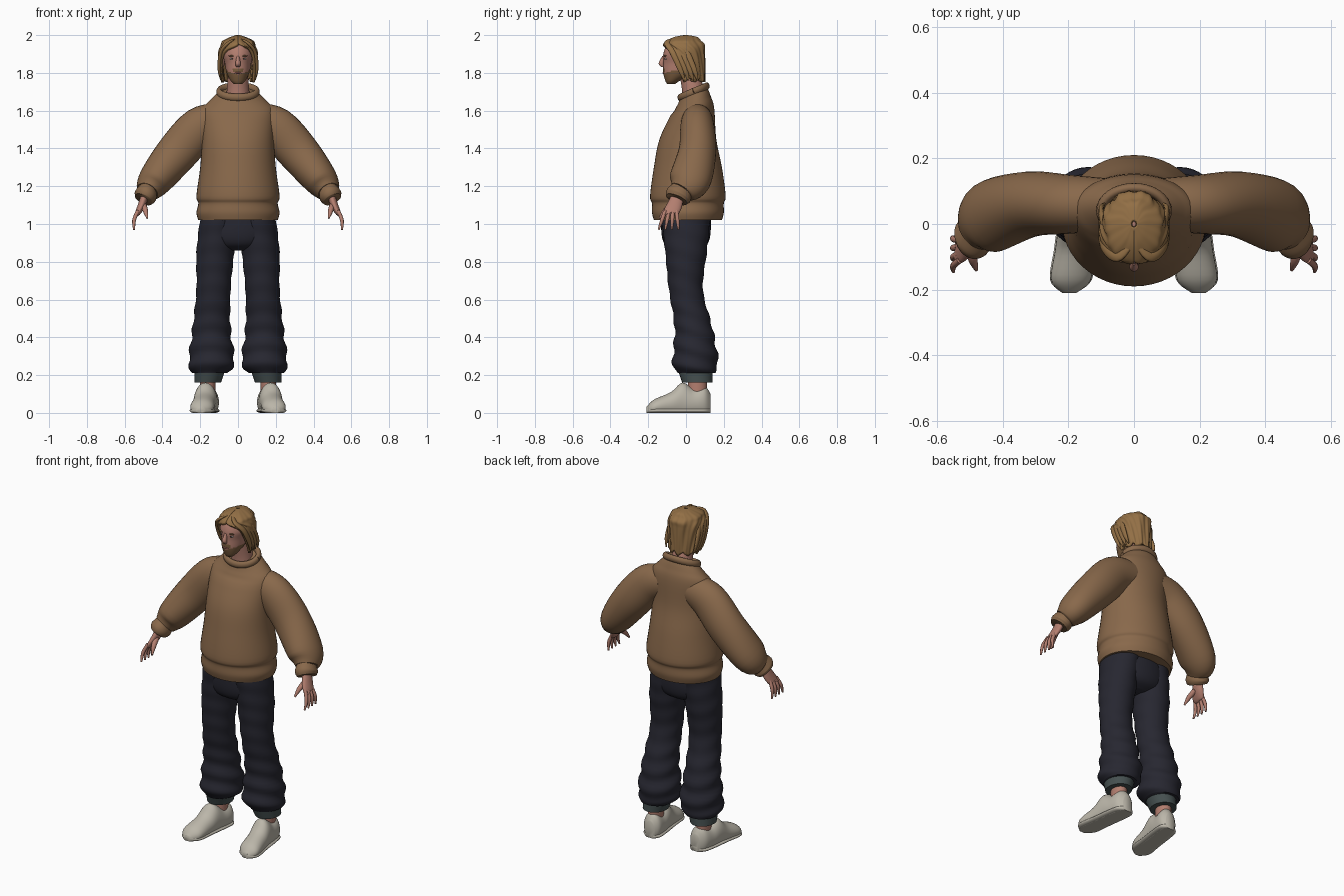
import bpy, bmesh, math
from mathutils import Vector, Matrix

cube = bpy.data.objects.get("Cube")
if cube:
    bpy.data.objects.remove(cube, do_unlink=True)


def material(name, red, green, blue):
    color = (red, green, blue, 1)
    mat = bpy.data.materials.new(name)
    mat.use_nodes = True
    mat.diffuse_color = color
    mat.node_tree.nodes["Principled BSDF"].inputs["Base Color"].default_value = color
    return mat


KNIT = material("brown knit", .25, .14, .07)
DENIM = material("dark denim", .02, .02, .03)
LINING = material("grey denim lining", .06, .08, .08)
CANVAS = material("pale canvas", .5, .47, .4)
SKIN = material("skin", .45, .21, .16)
HAIR = material("golden brown hair", .29, .16, .06)
BEARD = material("beard", .2, .11, .05)
LIP = material("lips", .35, .13, .1)
EYE = material("eye white", .55, .5, .46)
IRIS = material("dark iris", .03, .02, .02)
Y_AXIS, Z_AXIS = Vector((0, 1, 0)), Vector((0, 0, 1))
SIDES = (("left", 1), ("right", -1))


def finish(name, bm, *materials):
    """Turn a bmesh into a smooth-shaded object."""
    bmesh.ops.recalc_face_normals(bm, faces=bm.faces)
    mesh = bpy.data.meshes.new(name)
    bm.to_mesh(mesh)
    bm.free()
    for mat in materials:
        mesh.materials.append(mat)
    obj = bpy.data.objects.new(name, mesh)
    bpy.context.collection.objects.link(obj)
    bpy.ops.object.select_all(action='DESELECT')
    bpy.context.view_layer.objects.active = obj
    obj.select_set(True)
    bpy.ops.object.shade_smooth_by_angle(angle=math.radians(60))
    return obj


def resample(rows, steps):
    """Smooth Catmull-Rom curve through rows of numbers."""
    result, last = [], len(rows) - 1
    for i in range(last):
        near = (rows[max(i - 1, 0)], rows[i], rows[i + 1], rows[min(i + 2, last)])
        for k in range(steps):
            t = k / steps
            result.append([b + t / 2 * (c - a + t * (2 * a - 5 * b + 4 * c - d + t * (3 * (b - c) + d - a)))
                           for a, b, c, d in zip(*near)])
    return result + [rows[-1]]


def loft(name, mat, rings, side=1, axis=None, ref=Y_AXIS, count=32, steps=5, warp=None):
    """Skin rings of (x, y, z, width, depth); they face along the path unless an axis is given."""
    rows = resample(rings, steps)
    centres = [Vector(row[:3]) for row in rows]
    bm, loops = bmesh.new(), []
    for i, (centre, row) in enumerate(zip(centres, rows)):
        ahead = axis or (centres[min(i + 1, len(rows) - 1)] - centres[max(i - 1, 0)]).normalized()
        across = (ref - ahead * ref.dot(ahead)).normalized()
        outward = across.cross(ahead)
        loop = []
        for k in range(count):
            angle = math.tau * k / count
            point = centre + outward * row[3] * math.cos(angle) + across * row[4] * math.sin(angle)
            if warp:
                point = warp(point, angle)
            loop.append(bm.verts.new((point.x * side, point.y, point.z)))
        loops.append(loop)
    for low, high in zip(loops, loops[1:]):
        for k in range(count):
            bm.faces.new((low[k], low[k - 1], high[k - 1], high[k]))
    bm.faces.new(loops[0])
    bm.faces.new(loops[-1])
    return finish(name, bm, mat)


def upright(name, mat, rows, **options):
    """Loft horizontal rings of (z, y, width, depth) on the centre line."""
    return loft(name, mat, [(0, y, z, w, d) for z, y, w, d in rows], axis=Z_AXIS, **options)


def blob(name, mat, location, size):
    bm = bmesh.new()
    bmesh.ops.create_uvsphere(bm, u_segments=16, v_segments=10, radius=1,
                              matrix=Matrix.Translation(location) @ Matrix.Diagonal((*size, 1)))
    return finish(name, bm, mat)


def clamp(value):
    return max(0, min(1, value))


def neckline(point, angle):
    """Lower the front of the neck opening."""
    point.z += .4 * (point.y - .07) * clamp((point.z - 1.58) * 10)
    return point


def cloth_fold(point, angle):
    """Soft folds, strongest near the hem."""
    strength = .002 + .005 * clamp((.6 - point.z) * 4)
    wave = strength * math.sin(point.z * 60 + 2 * math.sin(angle))
    return point + wave * Vector((math.cos(angle), math.sin(angle), 0))


def flat_bottom(point, angle):
    point.z = max(point.z, 0)
    return point


# Sweater body with gathered hem, and ribbed collar
upright("sweater_body", KNIT, [
    (1.02, .01, .21, .18), (1.06, .01, .22, .19), (1.11, .01, .21, .19), (1.15, .01, .22, .2),
    (1.3, .01, .2, .18), (1.45, .01, .19, .15), (1.6, .04, .19, .11), (1.66, .04, .15, .09),
    (1.71, .04, .1, .07)], count=48, warp=neckline)
turns = [math.tau * k / 40 for k in range(41)]
loft("collar", KNIT, [(.1 * math.cos(a), .04 + .07 * math.sin(a), 1.7 + .03 * math.sin(a), .015, .02)
                      for a in turns], ref=Z_AXIS, count=12, steps=1)

# Seat joining the two trouser legs
upright("trouser_seat", DENIM, [(1.07, 0, .19, .13), (.95, 0, .2, .13), (.89, 0, .16, .11), (.86, 0, .09, .06)])

for tag, side in SIDES:
    # Arm
    loft(tag + "_sleeve", KNIT, [
        (.09, .06, 1.55, .09, .08), (.2, .06, 1.51, .11, .09), (.32, .06, 1.38, .11, .1),
        (.44, .02, 1.23, .09, .11), (.48, -.02, 1.17, .06, .07)], side)
    loft(tag + "_sleeve_cuff", KNIT, [
        (.48, -.02, 1.18, .05, .06), (.49, -.04, 1.15, .06, .07), (.5, -.05, 1.13, .05, .06)], side)

    # Hand
    loft(tag + "_palm", SKIN, [
        (.49, -.04, 1.16, .02, .03), (.51, -.06, 1.1, .02, .04), (.53, -.08, 1.06, .015, .04),
        (.54, -.08, 1.05, .01, .03)], side, count=20)
    for i, finger in enumerate(("index", "middle", "ring", "little")):
        root = Vector((.53, -.11 + .02 * i, 1.07))
        tip = Vector((.55, -.145 + .035 * i, .97))
        middle = root.lerp(tip, .5) + Vector((.01, 0, 0))
        loft(f"{tag}_{finger}_finger", SKIN, [
            (*root, .01, .01), (*middle, .01, .01), (*tip, .005, .005)], side, count=10)
    loft(tag + "_thumb", SKIN, [
        (.5, -.07, 1.1, .016, .016), (.49, -.11, 1.07, .014, .014), (.48, -.14, 1.03, .005, .005)],
        side, count=10)

    # Trouser leg with its turn-up, and bare ankle
    loft(tag + "_trouser_leg", DENIM, [
        (.1, 0, 1.03, .1, .13), (.12, 0, .85, .1, .11), (.13, 0, .65, .09, .09), (.14, .04, .45, .1, .1),
        (.14, .05, .27, .12, .12), (.15, .05, .21, .09, .1)],
        side, axis=Z_AXIS, count=40, steps=10, warp=cloth_fold)
    loft(tag + "_trouser_turn_up", LINING, [
        (.15, .05, .22, .08, .09), (.16, .06, .16, .07, .08)], side, axis=Z_AXIS)
    loft(tag + "_ankle", SKIN, [
        (.16, .06, .2, .04, .05), (.16, .06, .07, .04, .05)], side, axis=Z_AXIS)

    # Shoe: rows of position, height and half width, toes turned slightly out
    shoe = [(.13, .1, .03), (.1, .14, .055), (.04, .13, .06), (-.02, .16, .06), (-.08, .11, .06),
            (-.17, .07, .06), (-.21, .03, .02)]
    for part, scale, lift in (("shoe", 1, 1), ("sole", 1.06, 0)):
        rings = []
        for y, height, width in shoe:
            height = height if lift else .03
            rings.append((.17 - .13 * y, y, height * .4, width * scale, height * .6))
        loft(f"{tag}_{part}", CANVAS, rings, side, axis=-Y_AXIS, ref=Z_AXIS, warp=flat_bottom)

# Neck and head
upright("neck", SKIN, [(1.6, .04, .07, .06), (1.7, .04, .06, .06), (1.82, .01, .05, .05)])
head = upright("head", SKIN, [
    (1.74, -.08, .02, .02), (1.76, -.07, .04, .04), (1.8, -.04, .06, .08), (1.85, -.02, .07, .1),
    (1.9, -.02, .08, .1), (1.95, -.01, .07, .09), (1.98, 0, .04, .06)], count=56, steps=8)

# Beard on the jaw and upper lip
head.data.materials.append(BEARD)
for face in head.data.polygons:
    spot = face.center
    cheek = 1.79 + .35 * abs(spot.x)
    moustache = abs(spot.z - 1.815) < .007 and abs(spot.x) < .03
    face.material_index = int(spot.y < 0 and (spot.z < cheek or moustache))

# Face
loft("nose", SKIN, [(0, -.115, 1.89, .006, .01), (0, -.13, 1.85, .014, .015), (0, -.12, 1.83, .01, .01)],
     axis=Z_AXIS, count=16)
blob("mouth", LIP, (0, -.118, 1.8), (.02, .007, .005))
for tag, side in SIDES:
    blob(tag + "_eye", EYE, (side * .03, -.105, 1.875), (.013, .008, .006))
    blob(tag + "_iris", IRIS, (side * .03, -.11, 1.875), (.005, .005, .005))
    blob(tag + "_eyebrow", BEARD, (side * .03, -.11, 1.89), (.02, .008, .004))
    blob(tag + "_ear", SKIN, (side * .08, 0, 1.86), (.01, .02, .03))

# Hair shell: arcs round the back of the head, closing over the crown
arcs = [(2, 0, .01, .01, 180), (1.99, 0, .04, .06, 180), (1.97, -.01, .08, .09, 180),
        (1.95, -.01, .09, .11, 175), (1.92, -.01, .1, .11, 140), (1.87, -.01, .1, .11, 118),
        (1.76, .01, .09, .09, 100)]
bm, grid, span = bmesh.new(), [], 72
for z, y, width, depth, reach in resample(arcs, 6):
    strand = []
    for k in range(span + 1):
        part = 2 * k / span - 1
        angle = math.radians(min(reach, 180)) * part
        ripple = 1 + .03 * math.sin(22 * part + 9 * z) + .02 * math.sin(51 * part - 14 * z)
        ragged = .01 * math.sin(17 * part) * clamp((1.82 - z) * 16)
        strand.append(bm.verts.new((width * ripple * math.sin(angle),
                                    y + depth * ripple * math.cos(angle), z + ragged)))
    grid.append(strand)
for upper, lower in zip(grid, grid[1:]):
    for k in range(span):
        bm.faces.new((upper[k], upper[k + 1], lower[k + 1], lower[k]))
hair = finish("hair", bm, HAIR)
shell = hair.modifiers.new("thickness", 'SOLIDIFY')
shell.thickness = .014

# Loose locks sweeping from the parting to the jaw
for tag, side in SIDES:
    for i in range(4):
        back = .024 * i
        loft(f"{tag}_hair_lock_{i}", HAIR, [
            (.01, back - .06, 1.98, .004, .01), (.05, back - .1, 1.96, .008, .016),
            (.09, back - .07, 1.91, .01, .018), (.1, back - .03, 1.82, .008, .015),
            (.09, back - .01, 1.76, .003, .004)], side, count=10)
